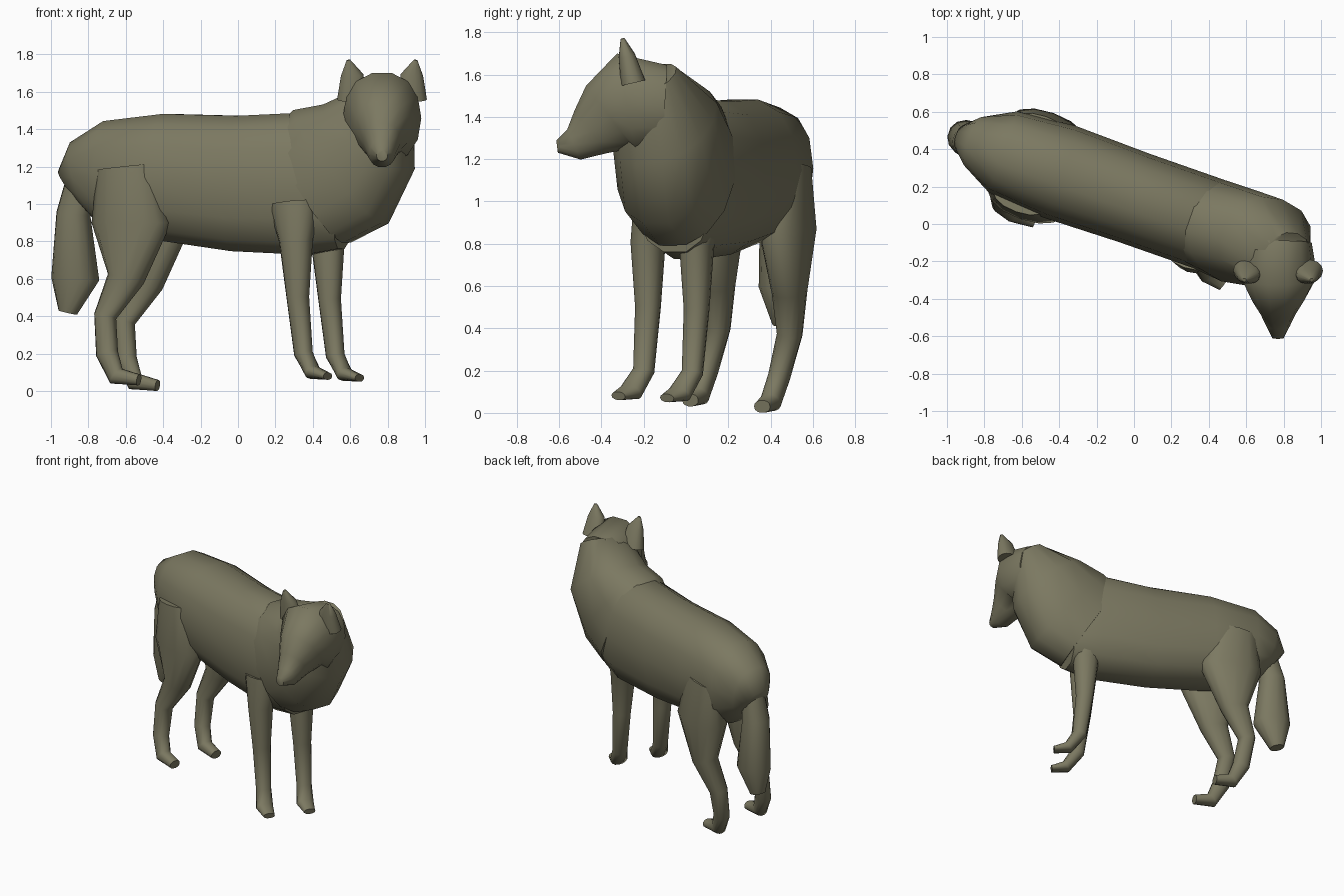
import bpy, bmesh, math
from mathutils import Vector

if "Cube" in bpy.data.objects:
    bpy.data.objects.remove(bpy.data.objects["Cube"], do_unlink=True)

fur = bpy.data.materials.new("olive_grey_fur")
fur.use_nodes = True
fur.diffuse_color = (.2, .19, .12, 1)
shader = fur.node_tree.nodes["Principled BSDF"]
shader.inputs["Base Color"].default_value = fur.diffuse_color

ACROSS = Vector((.33, .94, 0)).normalized()   # across the diagonal body
WIDE = Vector((1, 0, 0))                      # across the turned head
SIDES = 14


def rounded(value, power):
    """Sine or cosine pushed outwards for a slightly boxier oval."""
    return math.copysign(abs(value) ** power, value)


def oval(bm, centre, along, side, width, depth, power):
    """One ring of vertices square to the path direction."""
    v = along.cross(side).normalized()
    u = v.cross(along).normalized()
    angles = [math.tau * k / SIDES for k in range(SIDES)]
    return [bm.verts.new(centre
                         + u * width * rounded(math.cos(angle), power)
                         + v * depth * rounded(math.sin(angle), power))
            for angle in angles]


def loft(name, side, rings, offset=(0, 0, 0), power=.9):
    """Skin oval rings (x, y, z, half width, half depth) along a path."""
    bm = bmesh.new()
    centres = [Vector(ring[:3]) + Vector(offset) for ring in rings]
    last = len(rings) - 1
    loops = []
    for i, (*_, width, depth) in enumerate(rings):
        along = centres[min(i + 1, last)] - centres[max(i - 1, 0)]
        loops.append(oval(bm, centres[i], along, side, width, depth, power))
    for lower, upper in zip(loops, loops[1:]):
        for k in range(SIDES):
            n = (k + 1) % SIDES
            bm.faces.new((lower[k], lower[n], upper[n], upper[k]))
    bm.faces.new(loops[0])
    bm.faces.new(loops[last])
    bmesh.ops.recalc_face_normals(bm, faces=bm.faces)

    mesh = bpy.data.meshes.new(name)
    bm.to_mesh(mesh)
    bm.free()
    mesh.materials.append(fur)
    part = bpy.data.objects.new(name, mesh)
    bpy.context.collection.objects.link(part)
    bpy.ops.object.select_all(action="DESELECT")
    part.select_set(True)
    bpy.context.view_layer.objects.active = part
    bpy.ops.object.shade_smooth_by_angle(angle=math.radians(60))


def torso_ring(x, belly, back, width):
    """Torso section centred on the diagonal body line."""
    y = .14 - .35 * x
    return x, y, (belly + back) / 2, width, (back - belly) / 2


# Torso from rump to chest
loft("torso", ACROSS, [
    torso_ring(x=-.9, belly=1, back=1.2, width=.08),
    torso_ring(x=-.84, belly=.95, back=1.34, width=.15),
    torso_ring(x=-.7, belly=.86, back=1.45, width=.23),
    torso_ring(x=-.4, belly=.8, back=1.49, width=.26),
    torso_ring(x=0, belly=.74, back=1.48, width=.25),
    torso_ring(x=.4, belly=.72, back=1.5, width=.25),
    torso_ring(x=.6, belly=.75, back=1.4, width=.2),
], power=.85)

# Thick neck and mane rising to the crown
loft("neck", ACROSS, [
    (.4, 0, 1.1, .25, .37),
    (.55, -.06, 1.2, .26, .4),
    (.7, -.1, 1.36, .25, .3),
    (.8, -.2, 1.57, .17, .14),
])

# Head turned towards the front, tapering to the muzzle
HEAD_X = .77


def head_ring(y, z, width, depth):
    """Head section on the centre line of the face."""
    return HEAD_X, y, z, width, depth


loft("head", WIDE, [
    head_ring(y=-.1, z=1.45, width=.18, depth=.2),
    head_ring(y=-.28, z=1.46, width=.21, depth=.25),
    head_ring(y=-.36, z=1.4, width=.15, depth=.19),
    head_ring(y=-.45, z=1.33, width=.1, depth=.13),
    head_ring(y=-.53, z=1.27, width=.07, depth=.08),
    head_ring(y=-.61, z=1.26, width=.03, depth=.03),
])

# Short pointed ears, one on each side of the crown
for label, sign in (("right", -1), ("left", 1)):
    ear_x = HEAD_X + sign * .16
    loft(label + "_ear", WIDE, [
        (ear_x, -.25, 1.56, .08, .06),
        (ear_x, -.28, 1.69, .06, .04),
        (ear_x + sign * .02, -.3, 1.77, .01, .01),
    ])

# Each pair of legs shares one shape; the left leg stands across the body
front_leg = [
    (.3, -.14, 1, .1, .14),
    (.31, -.18, .8, .08, .09),
    (.32, -.18, .5, .06, .06),
    (.35, -.2, .2, .05, .05),
    (.4, -.26, .1, .06, .04),
    (.48, -.32, .08, .04, .02),
]
hind_leg = [
    (-.6, .15, 1.2, .09, .16),
    (-.57, .14, .9, .12, .22),
    (-.6, .15, .6, .08, .1),
    (-.71, .15, .4, .06, .06),
    (-.7, .1, .2, .05, .06),
    (-.65, .06, .08, .05, .05),
    (-.53, .02, .06, .04, .03),
]
loft("front_right_leg", ACROSS, front_leg)
loft("front_left_leg", ACROSS, front_leg, offset=(.17, .23, -.01))
loft("hind_right_leg", ACROSS, hind_leg)
loft("hind_left_leg", ACROSS, hind_leg, offset=(.1, .34, -.03))

# Hanging bushy tail
loft("tail", ACROSS, [
    (-.8, .4, 1.3, .06, .07),
    (-.88, .44, .95, .09, .09),
    (-.87, .45, .6, .1, .13),
    (-.91, .46, .42, .05, .05),
])
